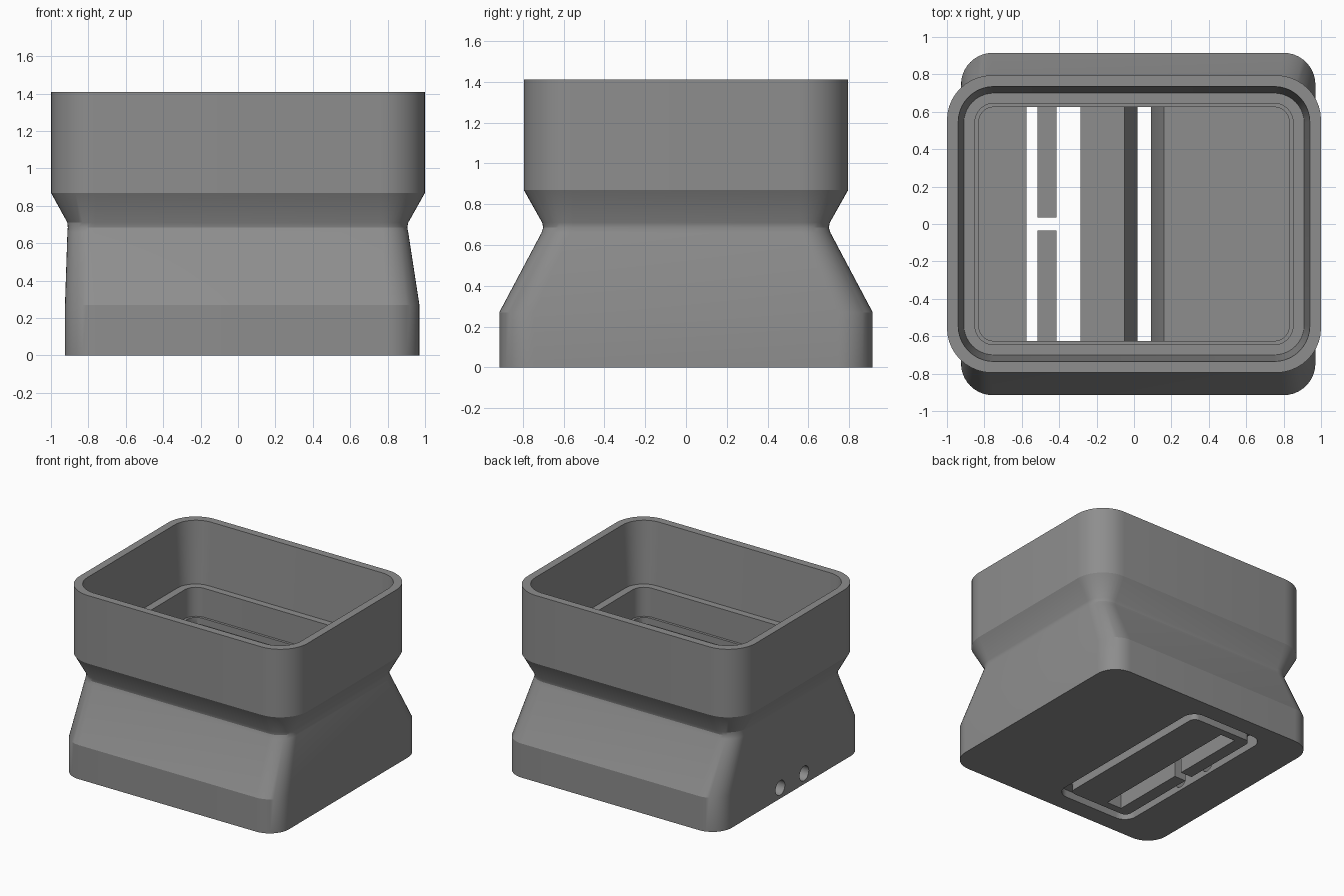
import bpy, bmesh, math

if "Cube" in bpy.data.objects:
    bpy.data.objects.remove(bpy.data.objects["Cube"])

grey = bpy.data.materials.new("plain grey")
grey.diffuse_color = (0.27, 0.27, 0.27, 1)
grey.use_nodes = True
grey.node_tree.nodes["Principled BSDF"].inputs["Base Color"].default_value = grey.diffuse_color


def ring(bm, x0, x1, y, r, z, seg=10):
    """Rounded rectangle loop of vertices at height z."""
    verts = []
    corners = [(x1 - r, y - r), (x0 + r, y - r), (x0 + r, -y + r), (x1 - r, -y + r)]
    for q, (cx, cy) in enumerate(corners):
        for i in range(seg + 1):
            a = math.pi / 2 * (q + i / seg)
            verts.append(bm.verts.new((cx + r * math.cos(a), cy + r * math.sin(a), z)))
    return verts


def loft(name, sections, closed=False):
    """Skin a list of rounded rectangles, capped or joined end to end."""
    bm = bmesh.new()
    rings = [ring(bm, *s) for s in sections]
    pairs = list(zip(rings, rings[1:]))
    if closed:
        pairs.append((rings[-1], rings[0]))
    else:
        bm.faces.new(rings[0])
        bm.faces.new(rings[-1])
    for a, b in pairs:
        for i in range(len(a)):
            j = (i + 1) % len(a)
            bm.faces.new((a[i], a[j], b[j], b[i]))
    return finish(name, bm)


def prism(name, profile, y):
    """Extrude an x-z outline from -y to y."""
    bm = bmesh.new()
    a = [bm.verts.new((px, -y, pz)) for px, pz in profile]
    b = [bm.verts.new((px, y, pz)) for px, pz in profile]
    bm.faces.new(a)
    bm.faces.new(b)
    for i in range(len(a)):
        j = (i + 1) % len(a)
        bm.faces.new((a[i], a[j], b[j], b[i]))
    return finish(name, bm)


def finish(name, bm):
    bmesh.ops.recalc_face_normals(bm, faces=bm.faces)
    me = bpy.data.meshes.new(name)
    bm.to_mesh(me)
    bm.free()
    ob = bpy.data.objects.new(name, me)
    bpy.context.collection.objects.link(ob)
    me.materials.append(grey)
    return ob


def slot(name, x0, x1, y):
    return prism(name, [(x0, -0.1), (x1, -0.1), (x1, 0.4), (x0, 0.4)], y)


# Hollow body: outer wall upwards, then inner wall down to the floor
FLOOR = 0.20
body = loft("hopper_body", [
    (-0.925, 0.97, 0.915, 0.17, 0.0),
    (-0.925, 0.97, 0.915, 0.17, 0.27),
    (-0.912, 0.91, 0.708, 0.14, 0.66),
    (-0.91, 0.905, 0.70, 0.14, 0.685),
    (-0.912, 0.91, 0.705, 0.15, 0.71),
    (-1.0, 1.0, 0.795, 0.24, 0.87),
    (-1.0, 1.0, 0.795, 0.24, 1.41),
    (-0.94, 0.94, 0.735, 0.19, 1.41),
    (-0.91, 0.91, 0.70, 0.16, 0.92),
    (-0.85, 0.85, 0.645, 0.10, 0.92),
    (-0.85, 0.85, 0.645, 0.10, 0.69),
    (-0.83, 0.83, 0.625, 0.08, 0.69),
    (-0.83, 0.83, 0.625, 0.08, 0.64),
    (-0.86, 0.90, 0.84, 0.10, 0.26),
    (-0.86, 0.90, 0.84, 0.10, FLOOR),
])

# Cutters: underside groove, floor slots, tapered slot and side holes
cutters = [
    loft("groove_cutter", [
        (-0.575, 0.09, 0.77, 0.10, -0.05), (-0.575, 0.09, 0.77, 0.10, 0.06),
        (-0.515, 0.02, 0.70, 0.05, 0.06), (-0.515, 0.02, 0.70, 0.05, -0.05)], closed=True),
    slot("outer_slot_cutter", -0.575, -0.515, 0.69),
    slot("inner_slot_cutter", -0.415, -0.285, 0.64),
    slot("link_slot_cutter", -0.53, -0.40, 0.035),
    prism("taper_slot_cutter", [(0.02, -0.1), (0.09, -0.1), (0.09, 0.04), (0.16, FLOOR),
                                (0.16, 0.4), (-0.05, 0.4), (-0.05, FLOOR), (0.02, 0.04)], 0.69),
]
for y in (-0.16, 0.14):
    bpy.ops.mesh.primitive_cylinder_add(vertices=32, radius=0.058, depth=0.5,
                                        location=(-0.80, y, 0.085),
                                        rotation=(0, math.pi / 2, 0))
    hole = bpy.context.object
    hole.name = "side_hole_cutter"
    hole.data.materials.append(grey)
    cutters.append(hole)

bpy.ops.object.select_all(action='DESELECT')
bpy.context.view_layer.objects.active = body
body.select_set(True)
for c in cutters:
    c.hide_render = True
    mod = body.modifiers.new(c.name, 'BOOLEAN')
    mod.operation = 'DIFFERENCE'
    mod.solver = 'EXACT'
    mod.object = c
    bpy.ops.object.modifier_apply(modifier=mod.name)
for c in cutters:
    bpy.data.objects.remove(c, do_unlink=True)

bpy.ops.object.shade_smooth_by_angle(angle=math.radians(25))
